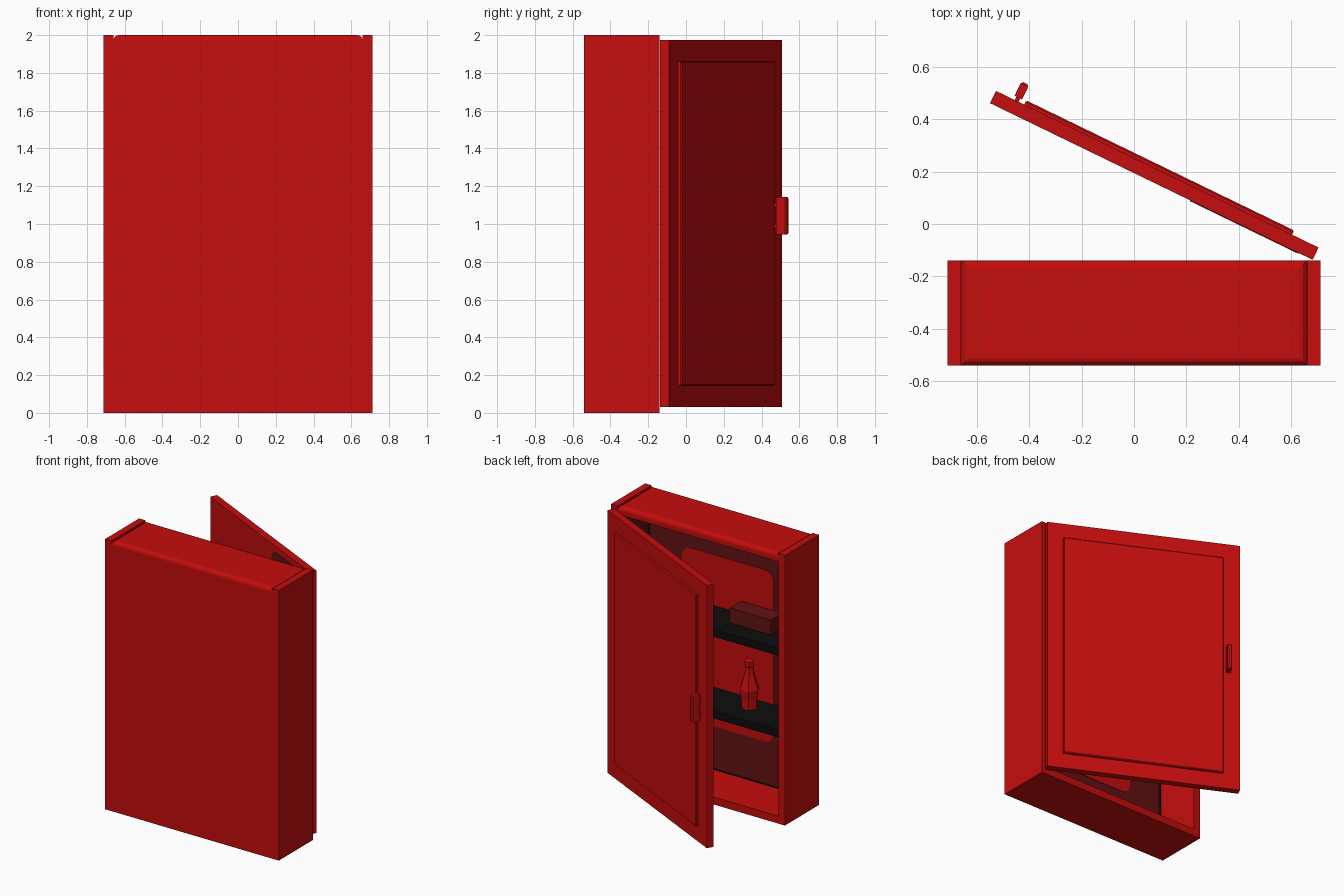
import bpy, bmesh, math
from mathutils import Matrix, Vector

cube = bpy.data.objects.get("Cube")
if cube:
    bpy.data.objects.remove(cube, do_unlink=True)


def material(name, color):
    m = bpy.data.materials.new(name)
    m.use_nodes = True
    rgba = (*color, 1)
    m.diffuse_color = rgba
    m.node_tree.nodes["Principled BSDF"].inputs["Base Color"].default_value = rgba
    return m


RED = material("red", (0.56, 0.004, 0.004))
DARK = material("dark red", (0.12, 0.006, 0.006))
BLACK = material("black", (0.004, 0.004, 0.004))


def finish(name, bm, mat, matrix=Matrix()):
    bmesh.ops.recalc_face_normals(bm, faces=bm.faces)
    mesh = bpy.data.meshes.new(name)
    bm.to_mesh(mesh)
    bm.free()
    mesh.materials.append(mat)
    obj = bpy.data.objects.new(name, mesh)
    obj.matrix_world = matrix
    bpy.context.collection.objects.link(obj)
    return obj


def box(name, low, high, mat, matrix=Matrix(), bevel=0, rule=None, segments=3):
    """Box between two corners; rule picks which edges get rounded."""
    low, high = Vector(low), Vector(high)
    bm = bmesh.new()
    bmesh.ops.create_cube(bm, size=1)
    for v in bm.verts:
        v.co = (low + high) / 2 + v.co * (high - low)
    if bevel:
        edges = [e for e in bm.edges if rule(e)]
        bmesh.ops.bevel(bm, geom=edges, offset=bevel, segments=segments,
                        profile=0.5, affect='EDGES')
    return finish(name, bm, mat, matrix)


def along_y(e):
    d = e.verts[0].co - e.verts[1].co
    return abs(d.x) < 1e-5 and abs(d.z) < 1e-5


# Cabinet carcass, open towards +y
W, FRONT, REAR, T = 0.712, -0.54, -0.14, 0.052
IN = W - T
for side, s in (("left", 1), ("right", -1)):
    a, b = sorted((s * IN, s * W))
    box(f"{side}_side_panel", (a, FRONT, 0), (b, REAR, 2), RED)
box("bottom_panel", (-IN, FRONT, 0), (IN, REAR, 0.055), RED)
box("wall_panel", (-IN, FRONT, 0.055), (IN, -0.5, 1.95), RED)
box("top_panel", (-IN, FRONT, 1.94), (IN, REAR, 2), RED, bevel=0.028,
    rule=lambda e: all(v.co.z > 1.99 for v in e.verts))

# Layered lining of the inner wall
box("wall_shadow_trim", (-IN, -0.5, 0.055), (IN, -0.497, 1.94), BLACK)
box("wall_lining", (-0.635, -0.497, 0.07), (0.635, -0.493, 1.92), DARK)
box("wall_center_plate", (-0.375, -0.493, 0.38), (0.375, -0.49, 1.65), RED,
    bevel=0.07, rule=along_y, segments=4)
box("left_side_lining", (IN - 0.004, -0.49, 0.07), (IN, -0.2, 1.92), DARK)

# Shelves
for name, z in (("lower", 0.615), ("upper", 1.22)):
    box(f"{name}_shelf", (-IN, -0.495, z), (IN, -0.18, z + 0.055), BLACK)

# Things on the shelves
box("small_carton", (-0.467, -0.46, 1.275), (-0.13, -0.326, 1.385), DARK)


def bottle(name, place, rings, sides=6):
    bm = bmesh.new()
    loops = []
    for r, z in rings:
        loops.append([bm.verts.new((r * math.cos(t), r * math.sin(t), z))
                      for t in (math.tau * i / sides for i in range(sides))])
    for lo, hi in zip(loops, loops[1:]):
        for i in range(sides):
            j = (i + 1) % sides
            bm.faces.new((lo[i], lo[j], hi[j], hi[i]))
    bm.faces.new(loops[0])
    bm.faces.new(loops[-1])
    return finish(name, bm, RED, Matrix.Translation(place))


bottle("bottle", (-0.26, -0.37, 0.67),
       [(0.06, 0), (0.06, 0.06), (0.07, 0.14), (0.038, 0.24),
        (0.028, 0.3), (0.036, 0.31), (0.036, 0.345)])

# Open door: local x runs from hinge to free edge, local y points outward
angle = math.radians(154.1)
along = Vector((math.cos(angle), math.sin(angle), 0))
out = Vector((math.sin(angle), -math.cos(angle), 0))
door = Matrix.Translation((0.705, -0.09, 0)) @ Matrix(
    (along, out, (0, 0, 1))).transposed().to_4x4()

L = 1.37
box("door_slab", (0, -0.052, 0.03), (L, 0, 1.975), RED, door)
box("door_raised_panel", (0.112, 0, 0.145), (1.25, 0.018, 1.86), RED, door,
    bevel=0.006, segments=1, rule=lambda e: all(v.co.y > 0.01 for v in e.verts))
box("door_inner_shade", (0.06, -0.055, 0.08), (0.52, -0.052, 1.93), DARK, door,
    bevel=0.05, rule=along_y)

# Door handle
box("handle_grip", (1.266, 0.014, 0.945), (1.298, 0.076, 1.142), RED, door,
    bevel=0.008, segments=1, rule=lambda e: all(v.co.y > 0.07 for v in e.verts))
for name, z in (("lower", 0.98), ("upper", 1.09)):
    box(f"{name}_handle_post", (1.274, 0, z), (1.29, 0.016, z + 0.02), RED, door)
